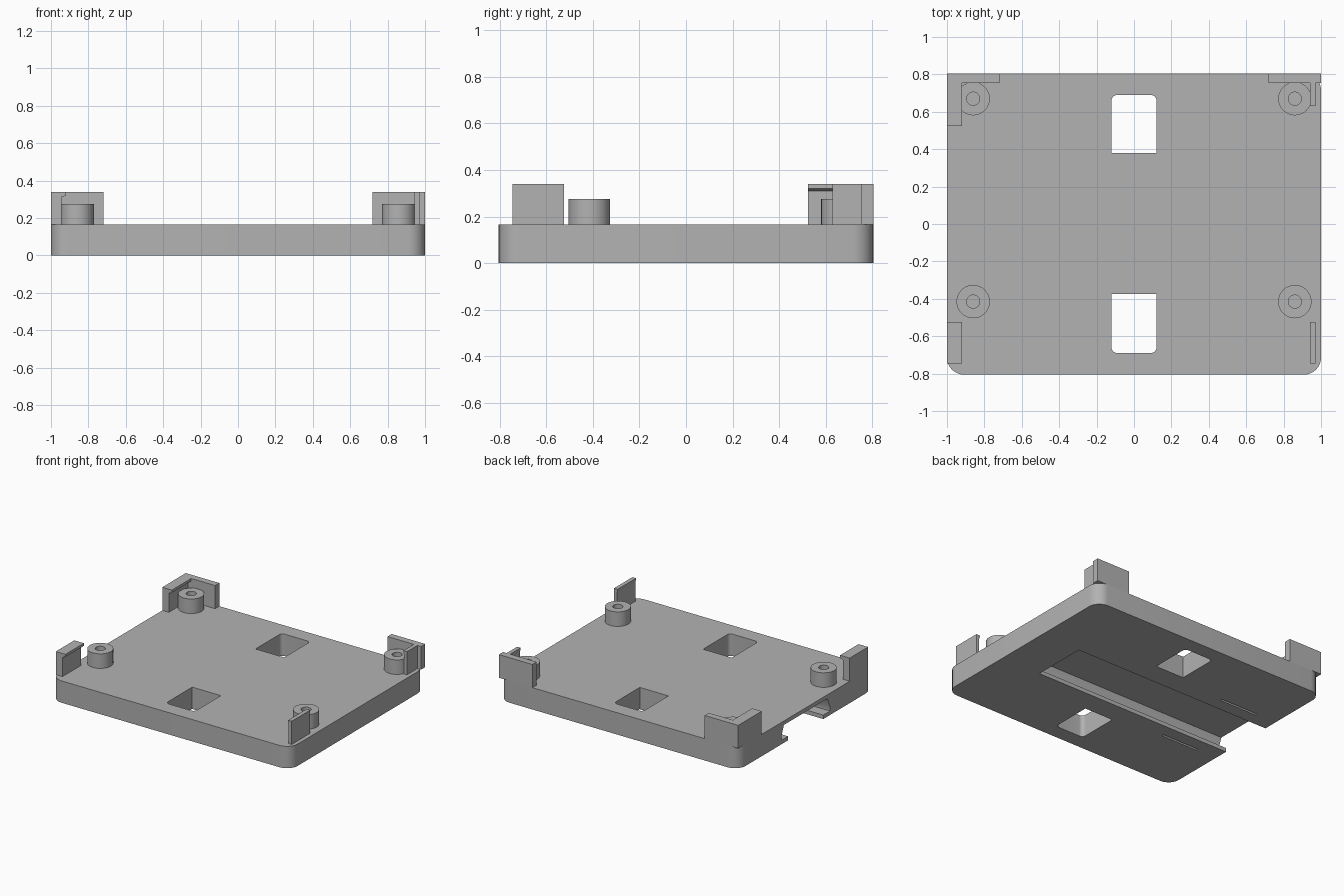
import bpy, bmesh, math
from mathutils import Vector

if "Cube" in bpy.data.objects:
    bpy.data.objects.remove(bpy.data.objects["Cube"], do_unlink=True)

GREY = (0.45, 0.45, 0.45, 1)
mat = bpy.data.materials.new("plain grey plastic")
mat.diffuse_color = GREY
mat.use_nodes = True
mat.node_tree.nodes["Principled BSDF"].inputs["Base Color"].default_value = GREY

TOP, WALL_TOP = 0.165, 0.34
HX, HY = 1.0, 0.805


def prism(name, points, axis, lo, hi):
    """Extrude a 2D outline along z (points x,y), x (points y,z) or y (points x,z)."""
    place = {"z": lambda a, b, t: (a, b, t),
             "x": lambda a, b, t: (t, a, b),
             "y": lambda a, b, t: (a, t, b)}[axis]
    bm = bmesh.new()
    base = bm.faces.new([bm.verts.new(place(a, b, lo)) for a, b in points])
    geo = bmesh.ops.extrude_face_region(bm, geom=[base])["geom"]
    moved = [g for g in geo if isinstance(g, bmesh.types.BMVert)]
    bmesh.ops.translate(bm, verts=moved, vec=Vector(place(0, 0, hi - lo)))
    bmesh.ops.recalc_face_normals(bm, faces=bm.faces)
    mesh = bpy.data.meshes.new(name)
    bm.to_mesh(mesh)
    bm.free()
    obj = bpy.data.objects.new(name, mesh)
    bpy.context.collection.objects.link(obj)
    mesh.materials.append(mat)
    return obj


def rect(x0, x1, y0, y1, radii=(0, 0, 0, 0), steps=8):
    """Rectangle outline, corner radii counter-clockwise from (x0, y0)."""
    pts = []
    corners = [(x0, y0, 1, 1), (x1, y0, -1, 1), (x1, y1, -1, -1), (x0, y1, 1, -1)]
    for i, ((x, y, sx, sy), r) in enumerate(zip(corners, radii)):
        if r == 0:
            pts.append((x, y))
            continue
        for k in range(steps + 1):
            a = math.pi * (1 + i / 2 + k / steps / 2)
            pts.append((x + sx * r + r * math.cos(a), y + sy * r + r * math.sin(a)))
    return pts


def circle(x, y, r, n=48):
    return [(x + r * math.cos(2 * math.pi * k / n), y + r * math.sin(2 * math.pi * k / n))
            for k in range(n)]


def activate(obj):
    bpy.ops.object.select_all(action="DESELECT")
    obj.select_set(True)
    bpy.context.view_layer.objects.active = obj


def cut(obj, cutter):
    activate(obj)
    mod = obj.modifiers.new("cut", "BOOLEAN")
    mod.operation, mod.solver, mod.object = "DIFFERENCE", "EXACT", cutter
    bpy.ops.object.modifier_apply(modifier=mod.name)
    bpy.data.objects.remove(cutter, do_unlink=True)


def smooth(obj):
    activate(obj)
    bpy.ops.object.shade_smooth_by_angle(angle=math.radians(30))


# Base plate with rounded corners
plate = prism("base_plate", rect(-HX, HX, -HY, HY, (0.09,) * 4), "z", 0, TOP)

# Cable windows, rounded on their outer side
r = 0.03
cut(plate, prism("window_cutter", rect(-0.12, 0.12, 0.38, 0.69, (0, 0, r, r)), "z", -0.1, 0.3))
cut(plate, prism("window_cutter", rect(-0.12, 0.12, -0.69, -0.375, (r, r, 0, 0)), "z", -0.1, 0.3))

# Undercut rail slot on the underside, open at the -x end
half = [(0.21, -0.05), (0.21, 0.03), (0.29, 0.03), (0.29, 0.06), (0.26, 0.135)]
slot = half + [(-y, z) for y, z in reversed(half)]
cut(plate, prism("rail_cutter", slot, "x", -1.2, 0.67))

# Narrow slits beside the rail
for y in (-0.315, 0.315):
    cut(plate, prism("slit_cutter", rect(-0.83, -0.52, y - 0.008, y + 0.008), "z", -0.05, 0.06))
smooth(plate)

# Screw posts
for side, x in (("right", -0.86), ("left", 0.86)):
    for end, y in (("front", -0.415), ("back", 0.67)):
        post = prism(f"{end}_{side}_post", circle(x, y, 0.089), "z", TOP - 0.005, 0.275)
        cut(post, prism("screw_hole_cutter", circle(x, y, 0.035), "z", TOP + 0.001, 0.4))
        smooth(post)

# Hooked clips along the -x edge
hook = [(-HX, TOP), (-0.945, TOP), (-0.945, 0.31), (-0.92, 0.32),
        (-0.92, WALL_TOP), (-HX, WALL_TOP)]
prism("front_right_clip", hook, "y", -0.745, -0.525)
prism("back_right_clip", hook, "y", 0.525, 0.76)

# Thin clips set in from the +x edge
thin = [(0.945, TOP), (0.97, TOP), (0.97, WALL_TOP), (0.94, WALL_TOP), (0.94, 0.325), (0.945, 0.315)]
prism("front_left_clip", thin, "y", -0.745, -0.525)
prism("back_left_clip", thin, "y", 0.63, 0.76)

# Square back corner walls
prism("back_right_wall", rect(-HX, -0.72, 0.755, HY), "z", TOP, WALL_TOP)
prism("back_left_wall", rect(0.72, HX, 0.755, HY), "z", TOP, WALL_TOP)
